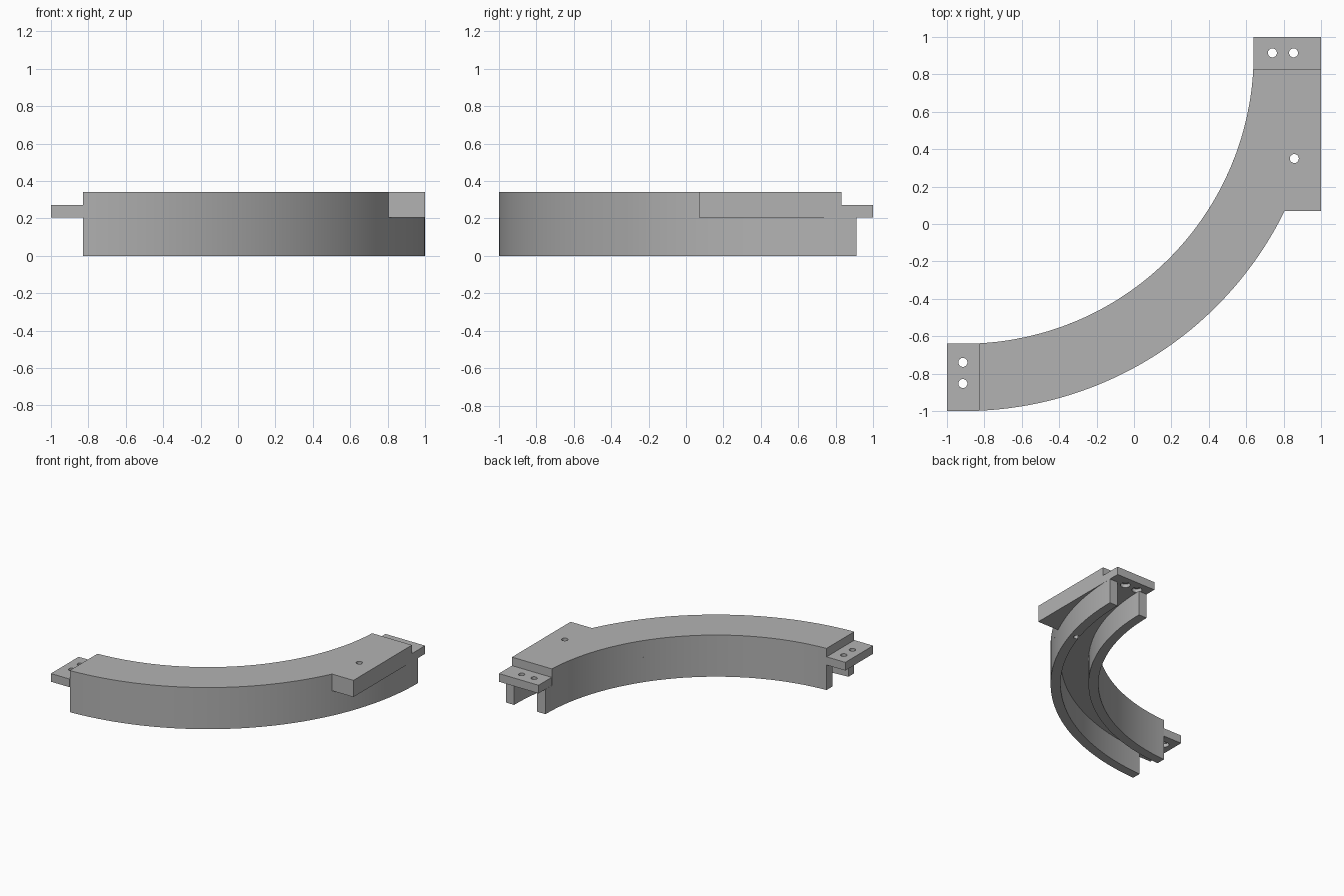
import bpy, bmesh, math

if "Cube" in bpy.data.objects:
    bpy.data.objects.remove(bpy.data.objects["Cube"], do_unlink=True)

CX, CY = -0.91, 0.91            # centre of the bend
R_OUT, R_IN, WALL = 1.91, 1.55, 0.075
Z_ROOF, Z_TAB, Z_TOP = 0.205, 0.272, 0.342
END = 0.08                      # how far the body stops short of the quarter turn

grey = bpy.data.materials.new("plain grey")
grey.use_nodes = True
colour = (0.45, 0.45, 0.45, 1)
grey.diffuse_color = colour
grey.node_tree.nodes["Principled BSDF"].inputs["Base Color"].default_value = colour


def arc(radius, y_drop, x_end=END, steps=72):
    """Points along the bend, from y_drop below its centre to x_end beside it."""
    a0 = -math.asin(y_drop / radius)
    a1 = -math.acos(x_end / radius)
    angles = [a0 + (a1 - a0) * i / steps for i in range(steps + 1)]
    return [(CX + radius * math.cos(a), CY + radius * math.sin(a)) for a in angles]


def prism(name, outline, z0, z1):
    bm = bmesh.new()
    face = bm.faces.new([bm.verts.new((x, y, z0)) for x, y in outline])
    moved = bmesh.ops.extrude_face_region(bm, geom=[face])["geom"]
    bmesh.ops.translate(bm, vec=(0, 0, z1 - z0),
                        verts=[v for v in moved if isinstance(v, bmesh.types.BMVert)])
    bmesh.ops.recalc_face_normals(bm, faces=bm.faces)
    mesh = bpy.data.meshes.new(name)
    bm.to_mesh(mesh)
    bm.free()
    mesh.materials.append(grey)
    obj = bpy.data.objects.new(name, mesh)
    bpy.context.collection.objects.link(obj)
    return obj


def rect(x0, x1, y0, y1):
    return [(x0, y0), (x1, y0), (x1, y1), (x0, y1)]


def disc(x, y, radius, sides=32):
    turn = 2 * math.pi / sides
    return [(x + radius * math.cos(i * turn), y + radius * math.sin(i * turn))
            for i in range(sides)]


def cut(obj, cutter):
    mod = obj.modifiers.new("hole", 'BOOLEAN')
    mod.operation, mod.solver, mod.object = 'DIFFERENCE', 'EXACT', cutter
    bpy.context.view_layer.objects.active = obj
    bpy.ops.object.modifier_apply(modifier=mod.name)
    bpy.data.objects.remove(cutter, do_unlink=True)


# Curved roof with the square mounting block on its outer side
block_y = 0.07
roof_outline = (arc(R_IN, END) + arc(R_OUT, CY - block_y)[::-1]
                + [(1, block_y), (1, CY - END)])
roof = prism("curved_roof", roof_outline, Z_ROOF, Z_TOP)

# Two curved side walls forming the open channel
outer_wall = prism("outer_wall", arc(R_OUT, 0) + arc(R_OUT - WALL, 0)[::-1], 0, Z_ROOF)
inner_wall = prism("inner_wall", arc(R_IN + WALL, 0) + arc(R_IN, 0)[::-1], 0, Z_ROOF)

# Thin joining tabs at the two ends
back_tab = prism("back_tab", rect(0.64, 1, CY - END, 1), Z_ROOF, Z_TAB)
side_tab = prism("side_tab", rect(-1, CX + END, -1, -0.64), Z_ROOF, Z_TAB)

# Screw holes, recessed from below in the tabs
HOLE, RECESS = 0.024, 0.038
for tab, spots in ((back_tab, [(0.74, 0.915), (0.853, 0.915)]),
                   (side_tab, [(-0.915, -0.74), (-0.915, -0.853)])):
    for x, y in spots:
        cut(tab, prism("hole_cutter", disc(x, y, HOLE), 0, 1))
        cut(tab, prism("recess_cutter", disc(x, y, RECESS), 0, Z_ROOF + 0.03))

# Long screw hole through the block and the wall under it
for part in (roof, outer_wall):
    cut(part, prism("hole_cutter", disc(0.857, 0.35, HOLE), -1, 1))

# Smooth curves with crisp edges
bpy.ops.object.select_all(action='DESELECT')
for part in (roof, outer_wall, inner_wall, back_tab, side_tab):
    part.select_set(True)
bpy.context.view_layer.objects.active = roof
bpy.ops.object.shade_smooth_by_angle(angle=math.radians(30))
